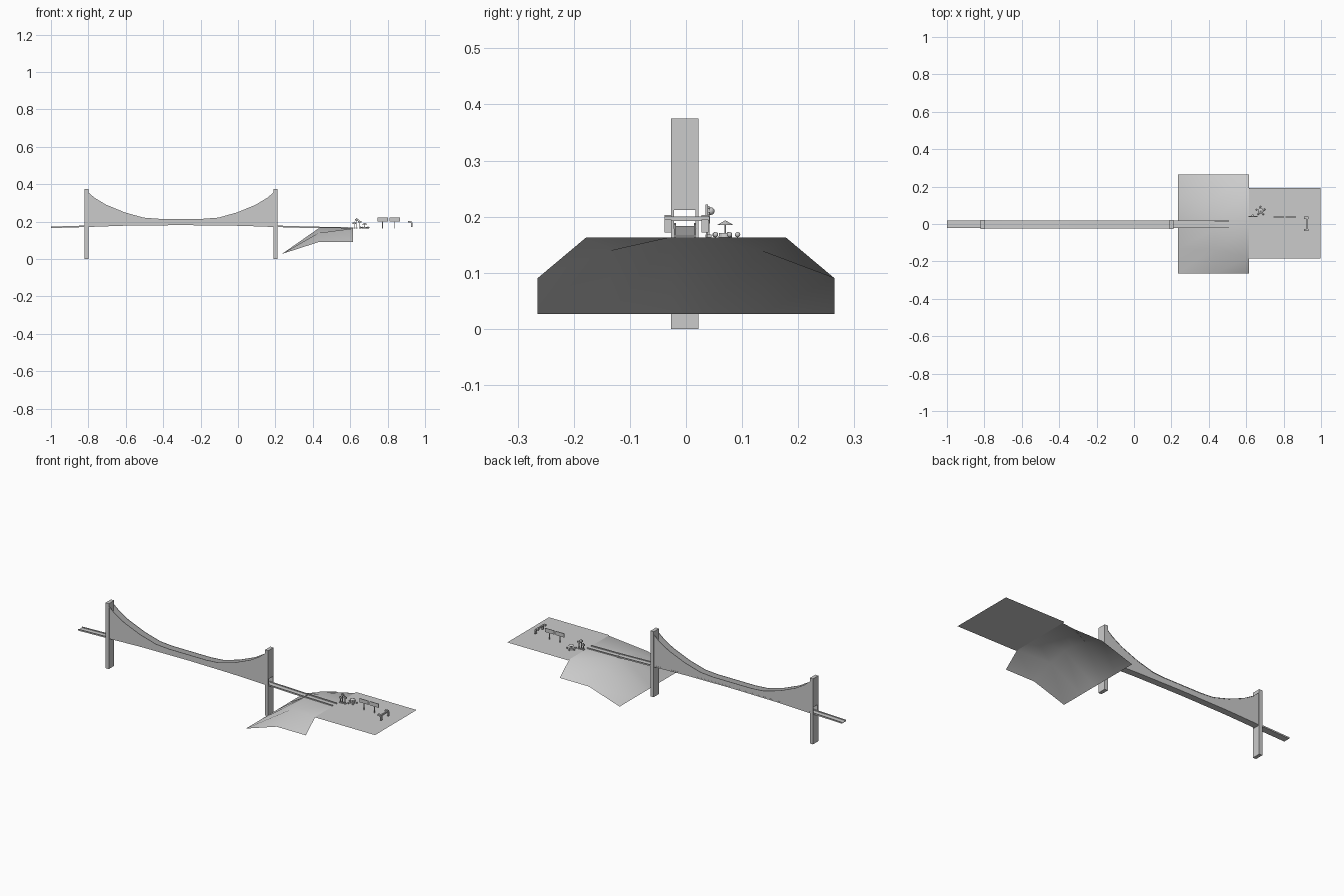
import bpy, bmesh, math
from mathutils import Vector, Matrix

if "Cube" in bpy.data.objects:
    bpy.data.objects.remove(bpy.data.objects["Cube"])

MID = -0.305      # bridge centre along x
GROUND = 0.163    # plateau height


def mesh(name, verts, faces, smooth=False):
    me = bpy.data.meshes.new(name)
    me.from_pydata(verts, [], faces)
    ob = bpy.data.objects.new(name, me)
    bpy.context.collection.objects.link(ob)
    if smooth:
        for p in me.polygons:
            p.use_smooth = True
    return ob


def boxes(name, spans):
    """One object from boxes given as (x0, x1, y0, y1, z0, z1)."""
    bm = bmesh.new()
    for x0, x1, y0, y1, z0, z1 in spans:
        m = Matrix.Translation(((x0 + x1) / 2, (y0 + y1) / 2, (z0 + z1) / 2)) @ \
            Matrix.Diagonal((x1 - x0, y1 - y0, z1 - z0, 1))
        bmesh.ops.create_cube(bm, size=1, matrix=m)
    ob = mesh(name, [], [])
    bm.to_mesh(ob.data)
    bm.free()
    return ob


def cone(name, loc, r1, r2, h, sides=8):
    bpy.ops.mesh.primitive_cone_add(vertices=sides, radius1=r1, radius2=r2, depth=h,
                                    location=(loc[0], loc[1], loc[2] + h / 2))
    bpy.context.object.name = name
    return bpy.context.object


def ball(name, loc, r):
    bpy.ops.mesh.primitive_uv_sphere_add(segments=10, ring_count=6, radius=r, location=loc)
    bpy.context.object.name = name
    bpy.ops.object.shade_smooth()


def interp(pts, d):
    for (a, za), (b, zb) in zip(pts, pts[1:]):
        if d <= b:
            return za + (zb - za) * (d - a) / (b - a)
    return pts[-1][1]


def deck_z(x):
    return interp([(0, .184), (.3, .181), (.5, .174), (.7, .168), (.93, .164)], abs(x - MID))


def cable_z(x):
    return interp([(0, .215), (.12, .215), (.2, .221), (.3, .249), (.4, .29),
                   (.46, .326), (.51, .368)], abs(x - MID))


def sweep(name, xs, y0, y1, low, high):
    """Box section following a height function along x."""
    v, f = [], []
    for x in xs:
        v += [(x, y0, low(x)), (x, y1, low(x)), (x, y1, high(x)), (x, y0, high(x))]
    n = len(xs)
    for i in range(n - 1):
        for k in range(4):
            a, b = i * 4 + k, i * 4 + (k + 1) % 4
            f.append((a, a + 4, b + 4, b))
    f += [(0, 1, 2, 3), (4 * n - 1, 4 * n - 2, 4 * n - 3, 4 * n - 4)]
    return mesh(name, v, f)


# towers with a road opening
for name, x in (("left_tower", -.81), ("right_tower", .2)):
    a, b = x - .01, x + .01
    boxes(name, [(a, b, -.027, .022, 0, .167), (a, b, -.027, .022, .212, .375),
                 (a, b, -.027, -.021, .167, .212), (a, b, .017, .022, .167, .212)])

# deck and its edge rails
def xs_range(a, b, n):
    return [a + (b - a) * i / n for i in range(n + 1)]

sweep("deck", xs_range(-1, .43, 22), -.021, .018,
      lambda x: deck_z(x) - .003, deck_z)
for name, y in (("front_rail", -.021), ("back_rail", .0145)):
    sweep(name, xs_range(-1, .615, 26), y, y + .0035, lambda x: deck_z(x) - .001,
          lambda x: deck_z(x) + .005)

# hanger panels and main cables between the towers
span = [MID + s for s in (-.495, -.46, -.4, -.3, -.2, -.12, 0, .12, .2, .3, .4, .46, .495)]
for side, y in (("front", -.022), ("back", .0175)):
    v = [(x, y, deck_z(x)) for x in span] + [(x, y, cable_z(x)) for x in span]
    n = len(span)
    mesh(side + "_hanger_panel", v,
         [(i, i + 1, n + i + 1, n + i) for i in range(n - 1)])
    sweep(side + "_cable", span, y - .0015, y + .0015,
          lambda x: cable_z(x) - .003, cable_z)

# hillside sheet rising to the plateau
rows = [(.235, (.265, .135, .025), (.027, .027, .027)),
        (.43, (.265, .135, .028), (.09, .139, .163)),
        (.615, (.265, .178, .028), (.09, .163, .163))]
v = []
for x, ys, zs in rows:
    v += [(x, -y, z) for y, z in zip(ys, zs)]
    v += [(x, y, z) for y, z in reversed(list(zip(ys, zs)))]
mesh("hillside", v, [(r * 6 + i, r * 6 + 6 + i, r * 6 + 7 + i, r * 6 + 1 + i)
                     for r in range(2) for i in range(5)], True)

# plateau sheet
mesh("plateau", [(.615, -.185, GROUND), (.998, -.185, GROUND),
                 (.998, .192, GROUND), (.615, .192, GROUND)], [(0, 1, 2, 3)])

# two billboards on posts
for i, x in enumerate((.773, .838)):
    boxes("billboard_%d" % (i + 1), [(x - .028, x + .028, .035, .039, .2, .222),
                                     (x - .002, x + .002, .0355, .0385, GROUND, .2)])

# gateway: crossbar with bracketed ends
boxes("gateway_bar", [(.921, .929, -.038, .042, .192, .2)])
for i, y in enumerate((-.032, .034)):
    gate = boxes("gateway_leg_%d" % (i + 1), [(.91, .922, y - .006, y + .006, .194, .203),
                                             (.926, .933, y - .006, y + .006, .172, .195)])

# signposts
for i, (x, h) in enumerate(((.622, .2), (.635, .219), (.651, .208))):
    boxes("signpost_%d" % (i + 1), [(x - .0018, x + .0018, .038, .042, GROUND, h),
                                   (x - .009, x + .009, .037, .043, h - .012, h - .004),
                                   (x - .005, x + .005, .035, .045, GROUND, GROUND + .005)])
ball("lamp", (.635, .044, .21), .007)

# parasol table with round seats
cx, cy = .677, .07
cone("table_base", (cx, cy, GROUND), .012, .011, .008, 12)
cone("parasol_pole", (cx, cy, GROUND), .0015, .0015, .027)
cone("parasol", (cx, cy, .185), .015, .001, .008, 10)
for i in range(5):
    a = math.radians(20 + 72 * i)
    ball("seat_%d" % (i + 1), (cx + .023 * math.cos(a), cy + .022 * math.sin(a), .168), .0048)
